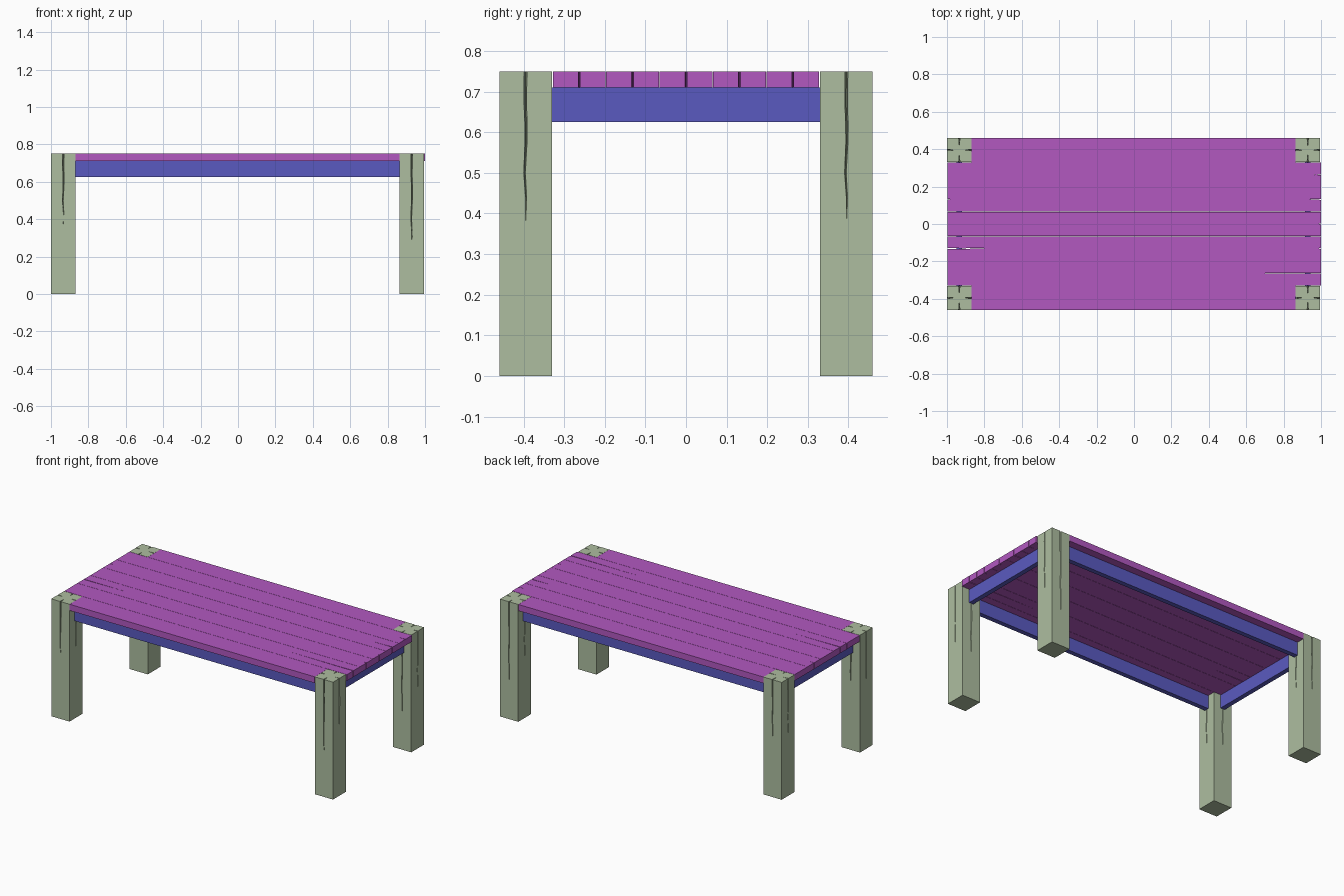
import bpy, bmesh, math
from mathutils import Vector

cube = bpy.data.objects.get("Cube")
if cube:
    bpy.data.objects.remove(cube, do_unlink=True)


def material(name, rgb):
    m = bpy.data.materials.new(name)
    m.use_nodes = True
    m.diffuse_color = (*rgb, 1)
    bsdf = m.node_tree.nodes["Principled BSDF"]
    bsdf.inputs["Base Color"].default_value = (*rgb, 1)
    bsdf.inputs["Roughness"].default_value = 0.8
    return m


PURPLE = material("purple planks", (0.445, 0.098, 0.527))
BLUE = material("blue apron", (0.102, 0.102, 0.527))
GREEN = material("sage legs", (0.423, 0.515, 0.352))


def finish(bm, name, mat):
    bmesh.ops.remove_doubles(bm, verts=bm.verts, dist=1e-5)
    bmesh.ops.dissolve_degenerate(bm, edges=bm.edges, dist=1e-5)
    bmesh.ops.recalc_face_normals(bm, faces=bm.faces)
    mesh = bpy.data.meshes.new(name)
    bm.to_mesh(mesh)
    bm.free()
    mesh.materials.append(mat)
    obj = bpy.data.objects.new(name, mesh)
    bpy.context.collection.objects.link(obj)
    return obj


def box(name, x0, x1, y0, y1, z0, z1, mat):
    bm = bmesh.new()
    bmesh.ops.create_cube(bm, size=1)
    for v in bm.verts:
        v.co = Vector(((x0 + x1) / 2 + v.co.x * (x1 - x0),
                       (y0 + y1) / 2 + v.co.y * (y1 - y0),
                       (z0 + z1) / 2 + v.co.z * (z1 - z0)))
    return finish(bm, name, mat)


# Plank outline with a tapering split in each end, extruded to its thickness
def plank(name, x0, x1, yc, width, split_left, split_right):
    h = width / 2

    def split(x_end, inward, length):
        w, n = 0.0022, 4
        edge = []
        for i in range(n):
            t = i / n
            wave = 0.0012 * math.sin(5 * t + 9 * yc) * min(1, 4 * t)
            edge.append((x_end + inward * length * t, yc + wave, w * (1 - t)))
        tip = (x_end + inward * length, yc)
        side = -inward  # walk up the right end, down the left end
        return ([(x, y - side * k) for x, y, k in edge] + [tip]
                + [(x, y + side * k) for x, y, k in reversed(edge)])

    pts = [(x0, yc - h), (x1, yc - h)]
    if split_right:
        pts += split(x1, -1, split_right)
    pts += [(x1, yc + h), (x0, yc + h)]
    if split_left:
        pts += split(x0, 1, split_left)
    bm = bmesh.new()
    face = bm.faces.new([bm.verts.new((x, y, 0.71)) for x, y in pts])
    res = bmesh.ops.extrude_face_region(bm, geom=[face])
    top = [g for g in res["geom"] if isinstance(g, bmesh.types.BMVert)]
    bmesh.ops.translate(bm, verts=top, vec=(0, 0, 0.04))
    return finish(bm, name, PURPLE)


# Leg lofted through rings; each side carries a crack that closes downwards
def leg(name, cx, cy, half, crack_ends):
    top = 0.75
    levels = {0.0, top}
    for end in crack_ends:
        levels |= {top - (top - end) * i / 6 for i in range(7)}
    bm = bmesh.new()
    rings = []
    for z in sorted(levels):
        ring = []
        for side, end in enumerate(crack_ends):  # -y, +x, +y, -x
            a = side * math.pi / 2
            t = max(0.0, (z - end) / (top - end))
            w, d = 0.0035 * t ** 0.5, 0.04 * t
            shift = 0.004 * math.sin(13 * (z - end) / (top - end)) * min(1, 3 * t) * (1 - t)
            for u, v in ((-half, -half), (shift - w, -half),
                         (shift, -half + d), (shift + w, -half)):
                x = u * math.cos(a) - v * math.sin(a)
                y = u * math.sin(a) + v * math.cos(a)
                ring.append(bm.verts.new((cx + x, cy + y, z)))
        rings.append(ring)
    for lo, hi in zip(rings, rings[1:]):
        for i in range(len(lo)):
            j = (i + 1) % len(lo)
            bm.faces.new((lo[i], lo[j], hi[j], hi[i]))
    bm.faces.new(rings[-1])
    # The foot is a plain square
    bm.faces.new(list(reversed(rings[0])))
    return finish(bm, name, GREEN)


# Four corner legs
for sx, side, cx, long_end in ((-1, "right", -0.934, 0.37), (1, "left", 0.929, 0.22)):
    for sy, end in ((-1, "front"), (1, "back")):
        leg(f"{end}_{side}_leg", cx, sy * 0.395, 0.0645,
            (long_end, 0.375, long_end, 0.375))

# Five full-length planks: centre y, split length at each end
for i, (yc, sl, sr) in enumerate(((-0.263, 0, 0.50), (-0.1315, 0.33, 0.02), (0, 0, 0.02),
                                  (0.1315, 0.03, 0.13), (0.263, 0, 0.045))):
    plank(f"top_plank_{i + 1}", -0.998, 1.0, yc, 0.1300, sl, sr)

# Short planks between the legs, and the apron rails below
for sy, end in ((-1, "front"), (1, "back")):
    plank(f"{end}_edge_plank", -0.869, 0.864, sy * 0.3945, 0.13, 0, 0)
    ys = sorted((sy * 0.41, sy * 0.38))
    box(f"{end}_apron", -0.87, 0.865, *ys, 0.625, 0.71, BLUE)
for cx, side in ((-0.934, "right"), (0.929, "left")):
    box(f"{side}_apron", cx - 0.015, cx + 0.015, -0.331, 0.331, 0.625, 0.71, BLUE)
